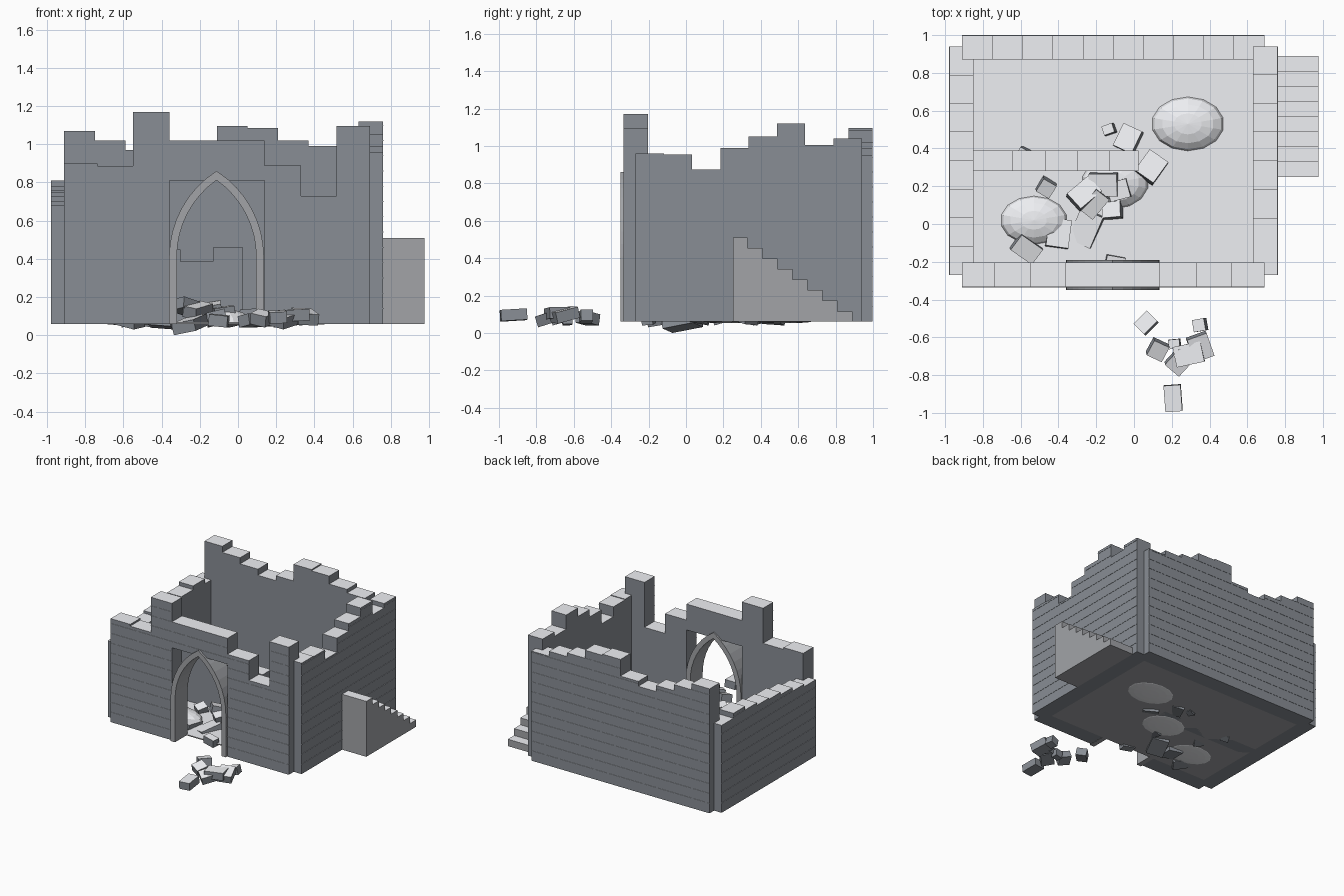
import bpy, bmesh, math, random
from mathutils import Matrix, Euler, Vector

if "Cube" in bpy.data.objects:
    bpy.data.objects.remove(bpy.data.objects["Cube"])

random.seed(4)
BASE, COURSE = 0.06, 0.08


def material(name, *rgb):
    m = bpy.data.materials.new(name)
    m.diffuse_color = (*rgb, 1)
    m.use_nodes = True
    m.node_tree.nodes["Principled BSDF"].inputs["Base Color"].default_value = m.diffuse_color
    return m


STONE = material("dark_stone", 0.25, 0.27, 0.30)
TRIM = material("trim_stone", 0.36, 0.37, 0.39)
SNOW = material("pale_top", 0.86, 0.87, 0.90)


def finish(name, bm, mat, capped=True):
    """Make the object; upward faces get the pale top colour when capped."""
    bmesh.ops.recalc_face_normals(bm, faces=bm.faces)
    bm.normal_update()
    for f in bm.faces:
        f.material_index = int(capped and f.normal.z > 0.7)
    me = bpy.data.meshes.new(name)
    bm.to_mesh(me)
    bm.free()
    me.materials.append(mat)
    me.materials.append(SNOW)
    ob = bpy.data.objects.new(name, me)
    bpy.context.collection.objects.link(ob)
    return ob


def box(bm, x0, x1, y0, y1, z0, z1):
    m = Matrix.Translation(((x0 + x1) / 2, (y0 + y1) / 2, (z0 + z1) / 2)) \
        @ Matrix.Diagonal((x1 - x0, y1 - y0, z1 - z0, 1))
    bmesh.ops.create_cube(bm, size=1, matrix=m)


def wall(name, axis, cuts, tops, t0, t1, outer=0, bottoms=None):
    """Stepped wall of columns along an axis, with thin course lines on its outer face."""
    bm = bmesh.new()

    def add(a, b, c, d, z0, z1):
        if axis == 'x':
            box(bm, a, b, c, d, z0, z1)
        else:
            box(bm, c, d, a, b, z0, z1)

    for i, top in enumerate(tops):
        a, b = cuts[i], cuts[i + 1]
        low = bottoms[i] if bottoms else BASE
        add(a, b, t0, t1, low, top)
        z = BASE + COURSE
        while outer and z < top - 0.005:
            if z > low + 0.005:
                face = t1 if outer > 0 else t0
                add(a, b, face - 0.002, face + 0.002, z - 0.002, z + 0.002)
            z += COURSE
    return finish(name, bm, STONE)


def even(a, b, n):
    return [a + (b - a) * i / n for i in range(n + 1)]


# Outer walls with broken tops
wall("front_wall", 'x', [-0.91, -0.735, -0.55, -0.36, 0.138, 0.33, 0.515, 0.69],
     [0.90, 0.885, 1.17, 1.02, 0.89, 0.73, 1.095], -0.333, -0.203, -1,
     [BASE, BASE, BASE, 0.81, BASE, BASE, BASE])
wall("back_wall", 'x', even(-0.91, 0.69, 10),
     [1.07, 1.02, 0.97, 0.92, 0.96, 1.095, 1.085, 1.02, 0.99, 0.95], 0.87, 0.998, 1)
wall("right_wall", 'y', even(-0.27, 0.94, 8),
     [0.96, 0.955, 0.875, 0.99, 1.05, 1.12, 1.005, 1.04], 0.63, 0.76, 1)
wall("left_wall", 'y', even(-0.27, 0.94, 8),
     [0.68, 0.70, 0.73, 0.75, 0.76, 0.78, 0.81, 0.77], -0.978, -0.85, -1)

# Low ruined partition
wall("inner_wall", 'x', [-0.85, -0.64, -0.465, -0.30, -0.13, 0.025],
     [0.55, 0.50, 0.45, 0.385, 0.46], 0.28, 0.39)

# Floor slab
bm = bmesh.new()
box(bm, -0.85, 0.63, -0.203, 0.87, BASE, BASE + 0.008)
finish("floor", bm, TRIM)


# Pointed door arch: two concentric outlines, extruded in depth
def arch_line(radius, cx=-0.1125, spring=0.41, off=0.285, n=8):
    end = math.acos(off / radius)
    half = [(radius * math.cos(end * i / n) - off, spring + radius * math.sin(end * i / n))
            for i in range(n + 1)]
    half.insert(0, (radius - off, BASE))
    return [(cx + x, z) for x, z in half] + [(cx - x, z) for x, z in half[-2::-1]]


bm = bmesh.new()
outer, inner = arch_line(0.533), arch_line(0.493)
rings = [[bm.verts.new((x, y, z)) for x, z in line]
         for line, y in ((outer, -0.35), (inner, -0.35), (inner, -0.19), (outer, -0.19))]
for r in range(4):
    p, q = rings[r], rings[(r + 1) % 4]
    for i in range(len(p) - 1):
        bm.faces.new((p[i], p[i + 1], q[i + 1], q[i]))
bm.faces.new([r[0] for r in rings])
bm.faces.new([r[-1] for r in rings])
finish("door_arch", bm, TRIM, capped=False)

# Outside stair: stepped profile extruded sideways
bm = bmesh.new()
pts = [(0.25, BASE)]
for i in range(8):
    z = 0.51 - i * 0.0563
    pts += [(0.25 + i * 0.08, z), (0.33 + i * 0.08, z)]
pts.append((0.89, BASE))
face = bm.faces.new([bm.verts.new((0.76, y, z)) for y, z in pts])
ext = bmesh.ops.extrude_face_region(bm, geom=[face], use_keep_orig=True)
bmesh.ops.translate(bm, vec=(0.217, 0, 0),
                    verts=[v for v in ext["geom"] if isinstance(v, bmesh.types.BMVert)])
finish("stairs", bm, TRIM)

# Flattened pale mounds
for i, (x, y, rx, ry, rz) in enumerate([(0.285, 0.53, 0.195, 0.145, 0.08),
                                        (-0.53, 0.02, 0.18, 0.13, 0.07),
                                        (-0.10, 0.22, 0.18, 0.14, 0.08)]):
    bm = bmesh.new()
    bmesh.ops.create_uvsphere(bm, u_segments=14, v_segments=8, radius=1)
    for v in bm.verts:
        v.co = (x + v.co.x * rx, y + v.co.y * ry,
                0.062 + v.co.z * (rz if v.co.z > 0 else 0.01))
    finish(f"mound_{i + 1}", bm, SNOW)


# Fallen blocks: x, y, size x, size y, turn in degrees, lowest z
def rubble(name, blocks):
    bm = bmesh.new()
    for x, y, sx, sy, turn, low in blocks:
        rot = Euler((random.uniform(-0.3, 0.3), random.uniform(-0.3, 0.3),
                     math.radians(turn))).to_matrix().to_4x4()
        m = Matrix.Translation((x, y, 0)) @ rot @ Matrix.Diagonal((sx, sy, 0.06, 1))
        vs = bmesh.ops.create_cube(bm, size=1, matrix=m)["verts"]
        bmesh.ops.translate(bm, verts=vs, vec=Vector((0, 0, low - min(v.co.z for v in vs))))
    return finish(name, bm, STONE)


rubble("inner_rubble", [
    (-0.13, 0.50, 0.06, 0.05, 20, 0.04), (-0.03, 0.45, 0.11, 0.13, -25, 0.04),
    (0.09, 0.30, 0.12, 0.14, -35, 0.04), (-0.465, 0.195, 0.08, 0.08, -30, 0.04),
    (-0.16, 0.21, 0.15, 0.12, 0, 0.08), (-0.08, 0.18, 0.11, 0.10, 15, 0.08),
    (-0.115, 0.08, 0.10, 0.10, 5, 0.04), (-0.265, 0.16, 0.15, 0.11, 40, 0.09),
    (-0.21, 0.11, 0.09, 0.14, -38, 0.08), (-0.25, -0.02, 0.13, 0.18, -25, 0.0),
    (-0.40, -0.05, 0.12, 0.15, -8, 0.03), (-0.57, -0.13, 0.14, 0.10, -35, 0.03),
    (-0.58, 0.37, 0.06, 0.06, -30, 0.04), (-0.10, -0.20, 0.10, 0.06, -10, 0.04)])
rubble("outer_rubble", [
    (0.065, -0.525, 0.08, 0.10, -45, 0.04), (0.35, -0.535, 0.065, 0.065, 10, 0.05),
    (0.125, -0.665, 0.09, 0.09, -25, 0.04), (0.215, -0.635, 0.06, 0.05, 5, 0.04),
    (0.35, -0.65, 0.11, 0.13, 20, 0.05), (0.24, -0.725, 0.10, 0.12, -40, 0.03),
    (0.29, -0.69, 0.15, 0.11, 12, 0.07), (0.207, -0.922, 0.09, 0.14, 4, 0.06)])
